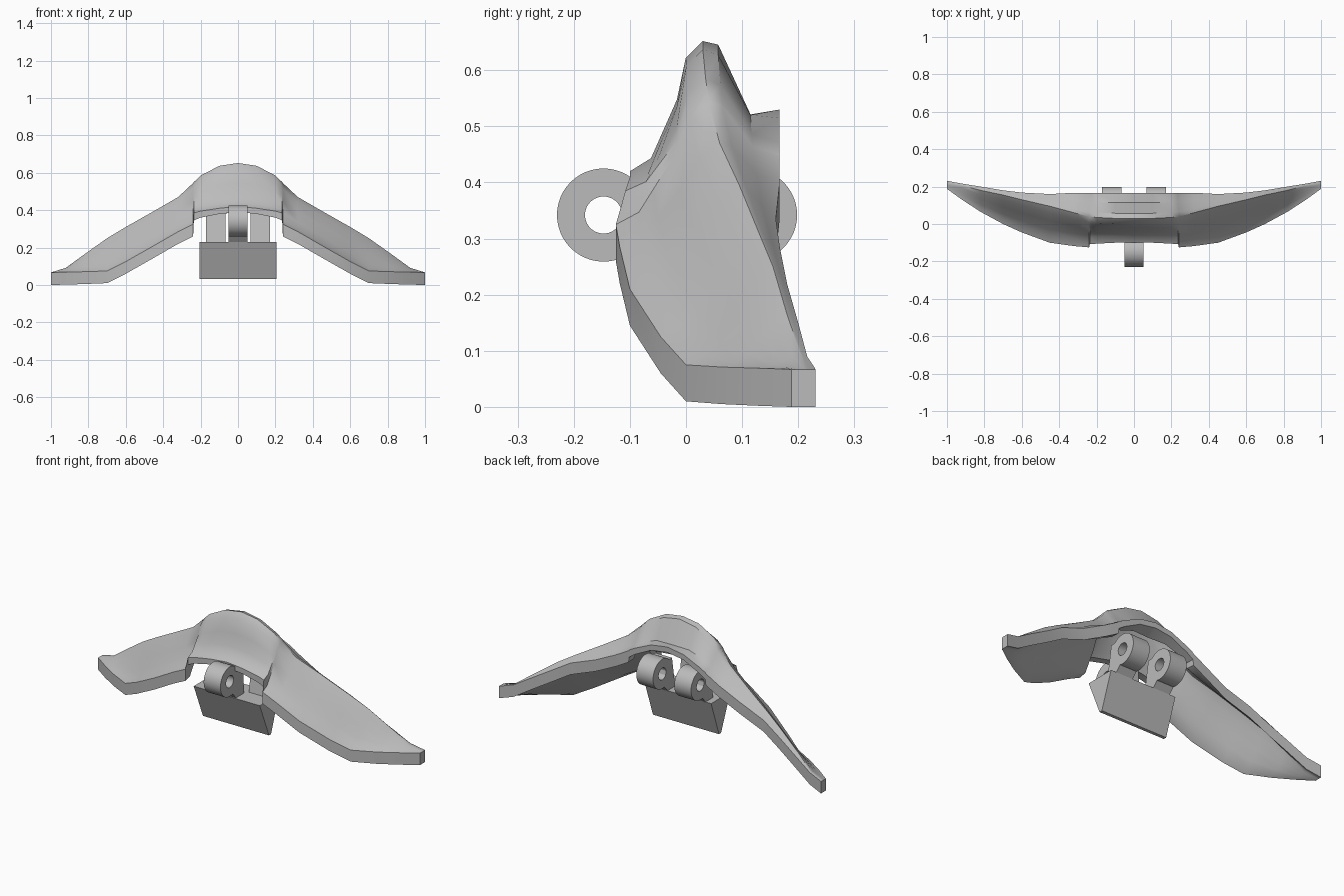
import bpy, bmesh, math
from mathutils import Vector

old = bpy.data.objects.get("Cube")
if old:
    bpy.data.objects.remove(old, do_unlink=True)

grey = bpy.data.materials.new("light grey")
grey.use_nodes = True
colour = (0.5, 0.5, 0.5, 1)
grey.diffuse_color = colour
grey.node_tree.nodes["Principled BSDF"].inputs["Base Color"].default_value = colour


def finish(name, bm, angle=0):
    """Turn a bmesh into a named object with the shared material."""
    bmesh.ops.recalc_face_normals(bm, faces=bm.faces)
    mesh = bpy.data.meshes.new(name)
    bm.to_mesh(mesh)
    bm.free()
    mesh.materials.append(grey)
    obj = bpy.data.objects.new(name, mesh)
    bpy.context.collection.objects.link(obj)
    if angle:
        bpy.ops.object.select_all(action="DESELECT")
        obj.select_set(True)
        bpy.context.view_layer.objects.active = obj
        bpy.ops.object.shade_smooth_by_angle(angle=math.radians(angle))
    return obj


def bridge(bm, a, b):
    """Join two closed vertex rings with quads."""
    n = len(a)
    for i in range(n):
        j = (i + 1) % n
        bm.faces.new((a[i], a[j], b[j], b[i]))


def prism(name, x0, x1, outline):
    """Extrude a (y, z) outline along x."""
    bm = bmesh.new()
    rings = [[bm.verts.new((x, y, z)) for y, z in outline] for x in (x0, x1)]
    bridge(bm, *rings)
    for ring in rings:
        bm.faces.new(ring)
    return finish(name, bm)


def barrel(name, x, y, z, width=0.104, outer=0.083, inner=0.033, sides=48):
    """Hinge knuckle: a tube lying along x."""
    bm = bmesh.new()
    rings = []
    for dx, r in ((-1, outer), (1, outer), (1, inner), (-1, inner)):
        rings.append([bm.verts.new((x + dx * width / 2,
                                    y + r * math.cos(math.tau * i / sides),
                                    z + r * math.sin(math.tau * i / sides)))
                      for i in range(sides)])
    for i in range(4):
        bridge(bm, rings[i], rings[(i + 1) % 4])
    return finish(name, bm, 35)


# Wing shell stations: x, back edge y z, ridge y z, front edge y z, edge thickness
stations = [
    (0, .167, .53, .03, .652, -.1, .42, .03),
    (.1, .167, .515, .03, .637, -.1, .41, .03),
    (.2, .167, .47, .035, .585, -.105, .395, .035),
    (.236, .167, .45, .04, .55, -.108, .385, .04),
    (.24, .167, .445, .04, .545, -.125, .325, .065),
    (.32, .167, .40, .06, .47, -.118, .285, .065),
    (.45, .16, .335, .095, .395, -.1, .21, .065),
    (.6, .168, .28, .13, .31, -.045, .125, .065),
    (.7, .18, .22, .155, .25, 0, .075, .065),
    (.82, .2, .15, .18, .165, .065, .071, .066),
    (.92, .216, .09, .205, .092, .13, .069, .067),
    (1, .231, .067, .215, .067, .188, .067, .067),
]


def section(x, by, bz, ry, rz, fy, fz, t):
    """Closed (x, y, z) loop: top skin from back to front, then the underside."""
    back, ridge, front = (Vector(p) for p in ((by, bz), (ry, rz), (fy, fz)))
    k = 1 - x
    size = (back - front).length
    foot = front + Vector((.13 * size, .1 * (rz - fz)))
    # the lip along the back only dips near the middle
    dip = back.lerp(ridge, .38) - Vector((0, .055 * max(0, 1 - x / .4)))
    round_back = back.lerp(ridge, .8) + Vector((0, .018 * k * k))
    round_front = ridge.lerp(foot, .2) + Vector((-.012 * k, .012 * k))
    top = [back, dip, round_back, ridge, round_front,
           ridge.lerp(foot, .5), ridge.lerp(foot, .8), foot, front]
    hollow = .025 * max(0, 1 - x / .5)
    under = [p - Vector((0, t + (0 if p in (back, front) else hollow))) for p in top]
    return [(x, p.x, max(p.y, 0)) for p in top + under[::-1]]


bm = bmesh.new()
full = [(-s[0], section(*s)) for s in stations[:0:-1]] + [(s[0], section(*s)) for s in stations]
loops = [[bm.verts.new((x, y, z)) for _, y, z in pts] for x, pts in full]
for a, b in zip(loops, loops[1:]):
    bridge(bm, a, b)
for end in (loops[0], loops[-1]):
    bm.faces.new(end)
finish("wing_shell", bm, 38)

# Wedge block hanging under the hinge
prism("wedge_block", -.205, .205, [(-.1, .23), (.07, .23), (0, .032), (-.018, .032)])

# Front knuckle and its neck
barrel("front_knuckle", 0, -.147, .342)
prism("front_neck", -.052, .052, [(-.125, .27), (-.085, .22), (-.02, .22), (-.03, .39), (-.09, .39)])

# Pair of rear knuckles with their necks
for side, label in ((1, "left"), (-1, "right")):
    barrel("rear_knuckle_" + label, side * .118, .115, .342)
    prism("rear_neck_" + label, side * .066, side * .17,
          [(.1, .265), (.06, .22), (.0, .22), (.03, .40), (.07, .40)])
